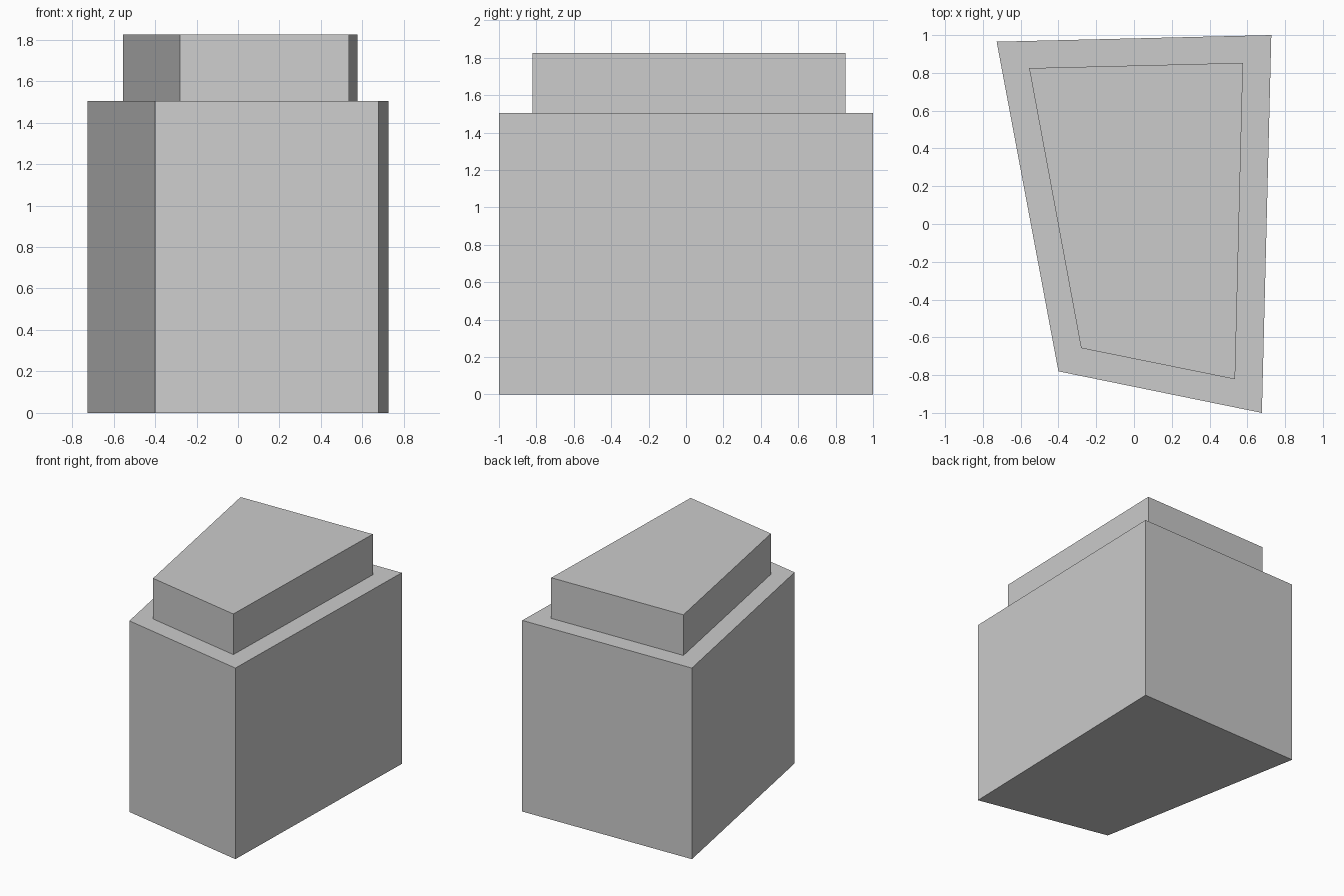
import bpy
import bmesh

if "Cube" in bpy.data.objects:
    bpy.data.objects.remove(bpy.data.objects["Cube"])


def prism(name, outline, bottom, top):
    """Flat-sided block: an outline extruded straight up."""
    bm = bmesh.new()
    base = bm.faces.new([bm.verts.new((x, y, bottom)) for x, y in outline])
    ext = bmesh.ops.extrude_face_region(bm, geom=[base], use_keep_orig=True)
    for v in ext["geom"]:
        if isinstance(v, bmesh.types.BMVert):
            v.co.z = top
    bmesh.ops.recalc_face_normals(bm, faces=bm.faces)
    mesh = bpy.data.meshes.new(name)
    bm.to_mesh(mesh)
    bm.free()
    obj = bpy.data.objects.new(name, mesh)
    bpy.context.collection.objects.link(obj)
    return obj


# Main block with an irregular four-sided plan
prism("main_block",
      [(-0.727, 0.965), (-0.40, -0.78), (0.677, -1.0), (0.727, 1.0)],
      0.0, 1.505)

# Smaller inset block on the roof
prism("upper_block",
      [(-0.555, 0.825), (-0.28, -0.657), (0.535, -0.822), (0.577, 0.853)],
      1.505, 1.825)
